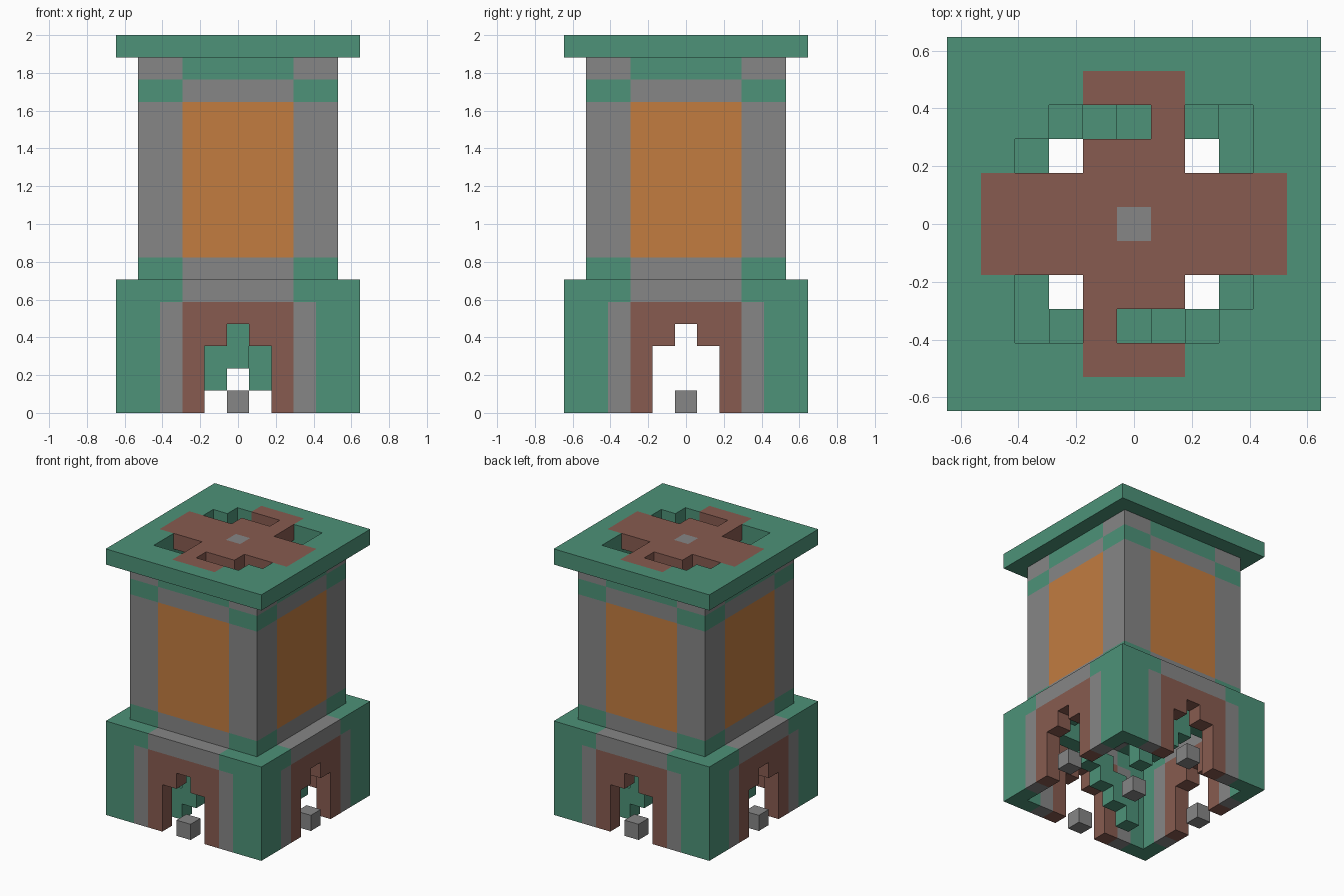
import bpy
import bmesh
from mathutils import Matrix, Vector
from math import radians

if "Cube" in bpy.data.objects:
    bpy.data.objects.remove(bpy.data.objects["Cube"], do_unlink=True)

U = 2 / 17  # edge of one building block


def material(name, rgb):
    m = bpy.data.materials.new(name)
    m.use_nodes = True
    col = (*rgb, 1)
    m.diffuse_color = col
    m.node_tree.nodes["Principled BSDF"].inputs["Base Color"].default_value = col
    return m


green = material("green copper", (0.074, 0.287, 0.188))
grey = material("grey stone", (0.238, 0.238, 0.238))
brown = material("brown brick", (0.242, 0.105, 0.080))
orange = material("orange panel", (0.539, 0.202, 0.051))


def part(name, mat, boxes, turns=4):
    """Boxes given as inclusive block ranges (x, y, z), repeated around z."""
    bm = bmesh.new()
    for k in range(turns):
        spin = Matrix.Rotation(radians(360 / turns * k), 4, 'Z')
        for box in boxes:
            lo, hi = zip(*[(r, r) if isinstance(r, int) else r for r in box])
            lo, hi = Vector(lo), Vector(hi)
            size = (hi - lo + Vector((1, 1, 1))) * U
            mid = ((lo + hi) / 2 + Vector((0, 0, 0.5))) * U
            bmesh.ops.create_cube(
                bm, size=1,
                matrix=spin @ Matrix.Translation(mid) @ Matrix.Diagonal((*size, 1)))
    me = bpy.data.meshes.new(name)
    bm.to_mesh(me)
    bm.free()
    me.materials.append(mat)
    ob = bpy.data.objects.new(name, me)
    bpy.context.collection.objects.link(ob)
    return ob


# Base: one wall modelled, turned to all four sides
B = -5
part("base_corners", green, [((-5, -4), B, (0, 5)), (4, B, (0, 5)),
                             (-3, B, 5), (3, B, 5)])
part("base_pilasters", grey, [(-3, B, (0, 4)), (3, B, (0, 4))])
part("base_lintels", grey, [((-2, 2), B, 5)])
part("door_arches", brown, [(-2, B, (0, 4)), (2, B, (0, 4)),
                            (-1, B, (3, 4)), (1, B, (3, 4)), (0, B, 4)])
part("door_blocks", grey, [(0, B, 0)])
part("centre_block", grey, [(0, 0, 0)], 1)

# Tower shaft walls
T = -4
part("tower_corner_bands", green,
     [(x, T, z) for z in (6, 14) for x in ((-4, -3), 3)])
part("tower_corner_posts", grey,
     [(x, T, z) for z in ((7, 13), 15) for x in ((-4, -3), 3)])
part("panel_frames", grey, [((-2, 2), T, 6), ((-2, 2), T, 14)])
part("wall_panels", orange, [((-2, 2), T, (7, 13))])
part("top_bands", green, [((-2, 2), T, 15)])

# Roof slab with cross and stair openings
R = 16
part("roof_rim", green, [((-5, 4), -5, R), ((-4, -2), -4, R), ((2, 3), -4, R)])
part("roof_landings", green, [(3, -3, R)], 2)
part("roof_cross", brown, [((2, 4), (-1, 1), R), ((-1, 1), -4, R),
                           (-1, -3, R), ((-1, 1), -2, R)], 2)
part("roof_cross_centre", brown, [((-1, 0), -1, R)])
part("roof_boss", grey, [(0, 0, R)], 1)

# Double spiral stair: each step two blocks tall, level at the corners
path = [(x, -3) for x in range(-2, 4)]
path += [(3, y) for y in range(-2, 4)]
path += [(x, 3) for x in range(2, -3, -1)]
steps, top = [], 0
for x, y in path:
    if abs(x) != abs(y):
        top += 1
    steps.append((x, y, (top - 1, top)))
part("spiral_stairs", green, steps, 2)
